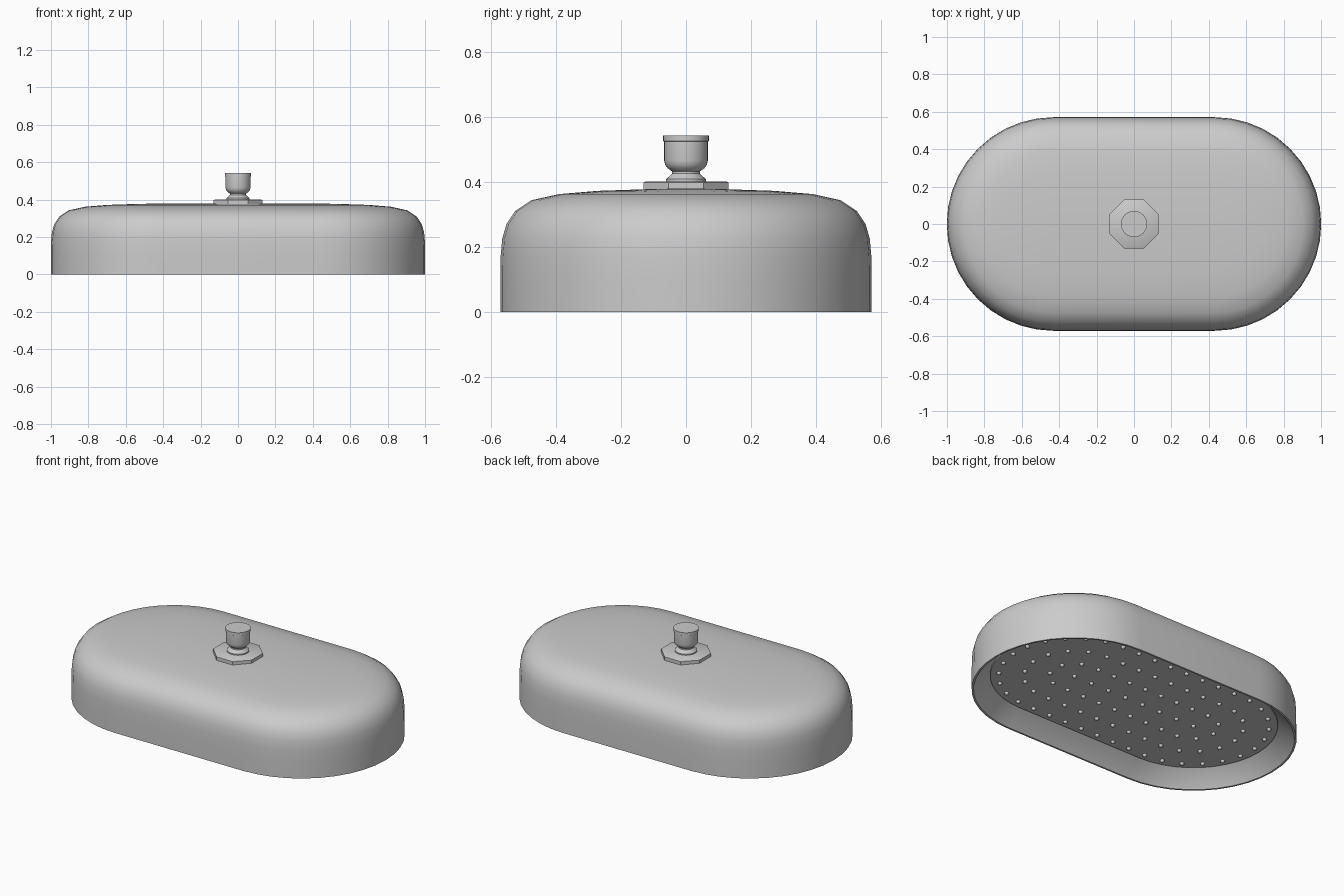
import bpy, bmesh, math
from mathutils import Matrix

if "Cube" in bpy.data.objects:
    bpy.data.objects.remove(bpy.data.objects["Cube"])

HALF = 0.43   # half length of the straight run
N = 20        # facets per rounded end


def stadium(r, z):
    pts = []
    for cx, a0 in ((HALF, -math.pi / 2), (-HALF, math.pi / 2)):
        for i in range(N + 1):
            a = a0 + math.pi * i / N
            pts.append((cx + r * math.cos(a), r * math.sin(a), z))
    return pts


def circle(r, z, n, turn=0.0):
    return [(r * math.cos(turn + math.tau * i / n),
             r * math.sin(turn + math.tau * i / n), z) for i in range(n)]


def finish(bm, name, angle=30):
    bmesh.ops.recalc_face_normals(bm, faces=bm.faces)
    me = bpy.data.meshes.new(name)
    bm.to_mesh(me)
    bm.free()
    ob = bpy.data.objects.new(name, me)
    bpy.context.collection.objects.link(ob)
    bpy.ops.object.select_all(action='DESELECT')
    bpy.context.view_layer.objects.active = ob
    ob.select_set(True)
    bpy.ops.object.shade_smooth_by_angle(angle=math.radians(angle))
    return ob


def loft(name, rings, angle=30):
    bm = bmesh.new()
    loops = [[bm.verts.new(p) for p in ring] for ring in rings]
    for a, b in zip(loops, loops[1:]):
        for i in range(len(a)):
            j = (i + 1) % len(a)
            bm.faces.new((a[i], a[j], b[j], b[i]))
    bm.faces.new(loops[0][::-1])
    bm.faces.new(loops[-1])
    return finish(bm, name, angle)


# Housing: recessed underside, thin rim, straight wall and domed top
housing = [(0.462, 0.10), (0.475, 0.092), (0.556, 0.006), (0.56, 0.0), (0.571, 0.0),
           (0.571, 0.10), (0.570, 0.17), (0.565, 0.225), (0.552, 0.27),
           (0.525, 0.31), (0.475, 0.343), (0.39, 0.362), (0.27, 0.372),
           (0.12, 0.377), (0.03, 0.379)]
loft("housing", [stadium(r, z) for r, z in housing])

# Spray plate set up inside the rim
loft("spray_plate", [stadium(0.468, 0.098), stadium(0.468, 0.087)])

# Nozzles in concentric rows following the outline
bm = bmesh.new()


def nozzle(x, y):
    bmesh.ops.create_uvsphere(bm, u_segments=8, v_segments=6, radius=0.013,
                              matrix=Matrix.Translation((x, y, 0.084)))


for r in (0.42, 0.28, 0.14):
    total = 4 * HALF + math.tau * r
    count = round(total / 0.115)
    for i in range(count):
        s = total * i / count
        side, s = (1, s) if s < total / 2 else (-1, s - total / 2)
        if s < 2 * HALF:
            x, y = s - HALF, -r
        else:
            a = (s - 2 * HALF) / r - math.pi / 2
            x, y = HALF + r * math.cos(a), r * math.sin(a)
        nozzle(side * x, side * y)
for i in range(8):
    nozzle(-HALF + 2 * HALF * i / 7, 0)
finish(bm, "nozzles", 60)

# Octagonal flange
R8 = 0.13 / math.cos(math.pi / 8)
loft("flange", [circle(r, z, 8, math.pi / 8) for r, z in
                ((R8, 0.370), (R8, 0.398), (R8 - 0.006, 0.401))])

# Pipe connector: flared foot, waist, cup and top lip
connector = [(0.062, 0.395), (0.062, 0.408), (0.052, 0.416), (0.043, 0.425),
             (0.043, 0.432), (0.056, 0.441), (0.064, 0.452), (0.067, 0.465),
             (0.067, 0.523), (0.070, 0.525), (0.070, 0.542)]
loft("connector", [circle(r, z, 32) for r, z in connector])
